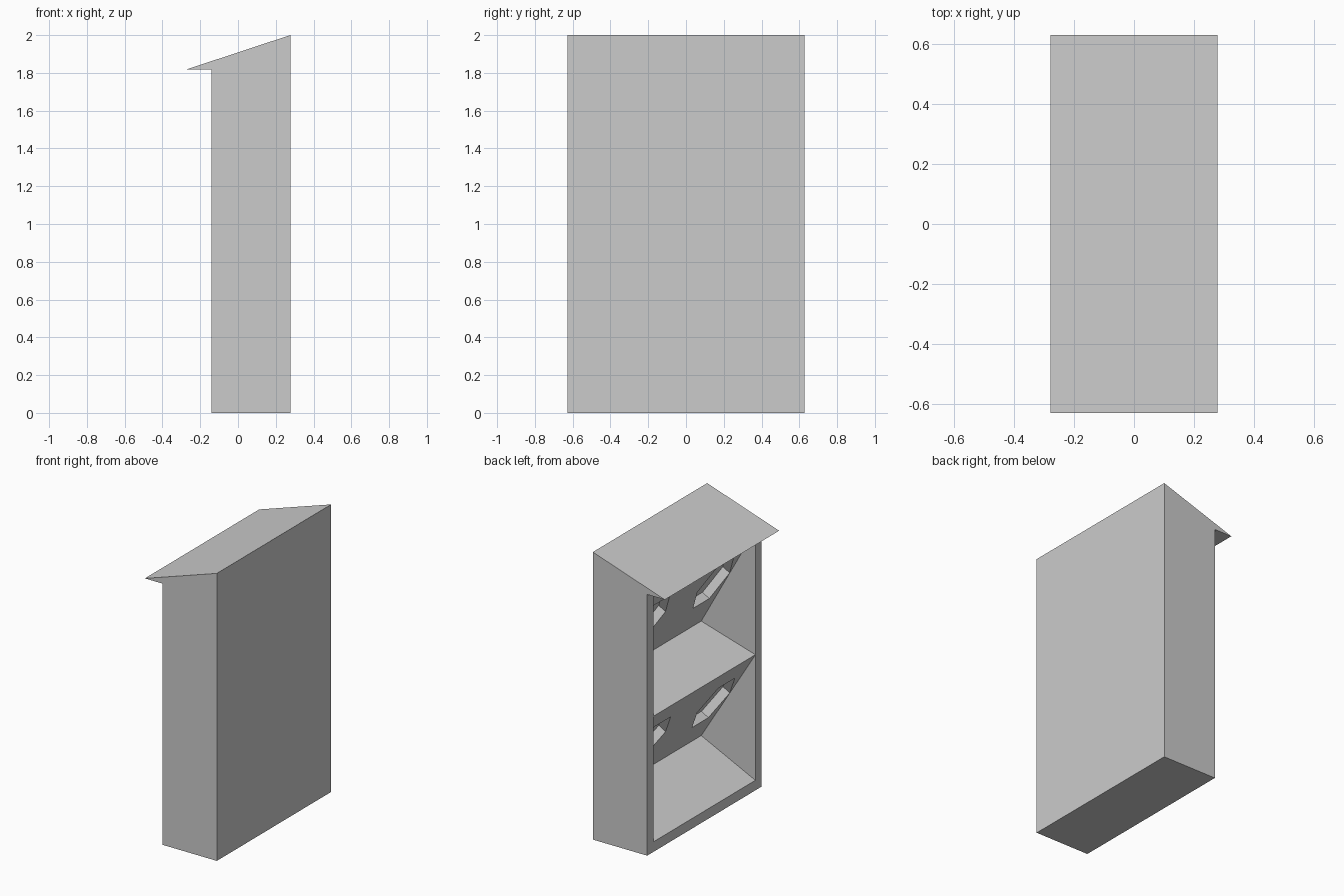
import bpy, bmesh, math
from mathutils import Vector

if "Cube" in bpy.data.objects:
    bpy.data.objects.remove(bpy.data.objects["Cube"])

HALF_W = 0.628          # cabinet half width (y)
INNER = 0.561           # compartment half width
FRONT, BACK = -0.141, 0.2755


def prism(name, pts, vec):
    """Extrude a planar loop of points along a vector."""
    bm = bmesh.new()
    face = bm.faces.new([bm.verts.new(p) for p in pts])
    ext = bmesh.ops.extrude_face_region(bm, geom=[face])
    bmesh.ops.translate(bm, vec=vec,
                        verts=[g for g in ext["geom"] if isinstance(g, bmesh.types.BMVert)])
    bmesh.ops.recalc_face_normals(bm, faces=bm.faces)
    me = bpy.data.meshes.new(name)
    bm.to_mesh(me)
    bm.free()
    ob = bpy.data.objects.new(name, me)
    bpy.context.collection.objects.link(ob)
    return ob


def side_prism(name, profile, half):
    return prism(name, [Vector((x, -half, z)) for x, z in profile], Vector((0, 2 * half, 0)))


def cut(ob, cutter):
    cutter.hide_render = True
    mod = ob.modifiers.new("cut", 'BOOLEAN')
    mod.operation = 'DIFFERENCE'
    mod.solver = 'EXACT'
    mod.object = cutter
    bpy.context.view_layer.objects.active = ob
    bpy.ops.object.modifier_apply(modifier=mod.name)
    bpy.data.objects.remove(cutter, do_unlink=True)


# Cabinet body with sloping roof and front eave
cabinet = side_prism("cabinet", [(FRONT, 0), (0.277, 0), (0.277, 2), (-0.277, 1.817),
                                 (FRONT, 1.817)], HALF_W)

# Two wedge compartments: front floor z, rear z, front top z
for z_floor, z_rear, z_top in [(0.07, 0.27, 0.941), (0.944, 1.066, 1.812)]:
    cut(cabinet, side_prism("compartment_cutter",
                            [(-0.2, z_floor), (FRONT, z_floor), (BACK, z_rear),
                             (FRONT, z_top), (-0.2, z_top)], INNER))
    # Pair of six-sided recesses sunk square into the slanted panel
    low, high = Vector((BACK, 0, z_rear)), Vector((FRONT, 0, z_top))
    up = (high - low).normalized()
    inward = Vector((up.z, 0, -up.x))
    for y in (-0.38, 0.325):
        centre = low.lerp(high, 0.53) + Vector((0, y, 0)) - inward * 0.03
        ring = [centre + Vector((0, 0.178 * math.cos(a), 0)) + up * 0.224 * math.sin(a)
                for a in (i * math.pi / 3 for i in range(6))]
        cut(cabinet, prism("recess_cutter", ring, inward * 0.09))
